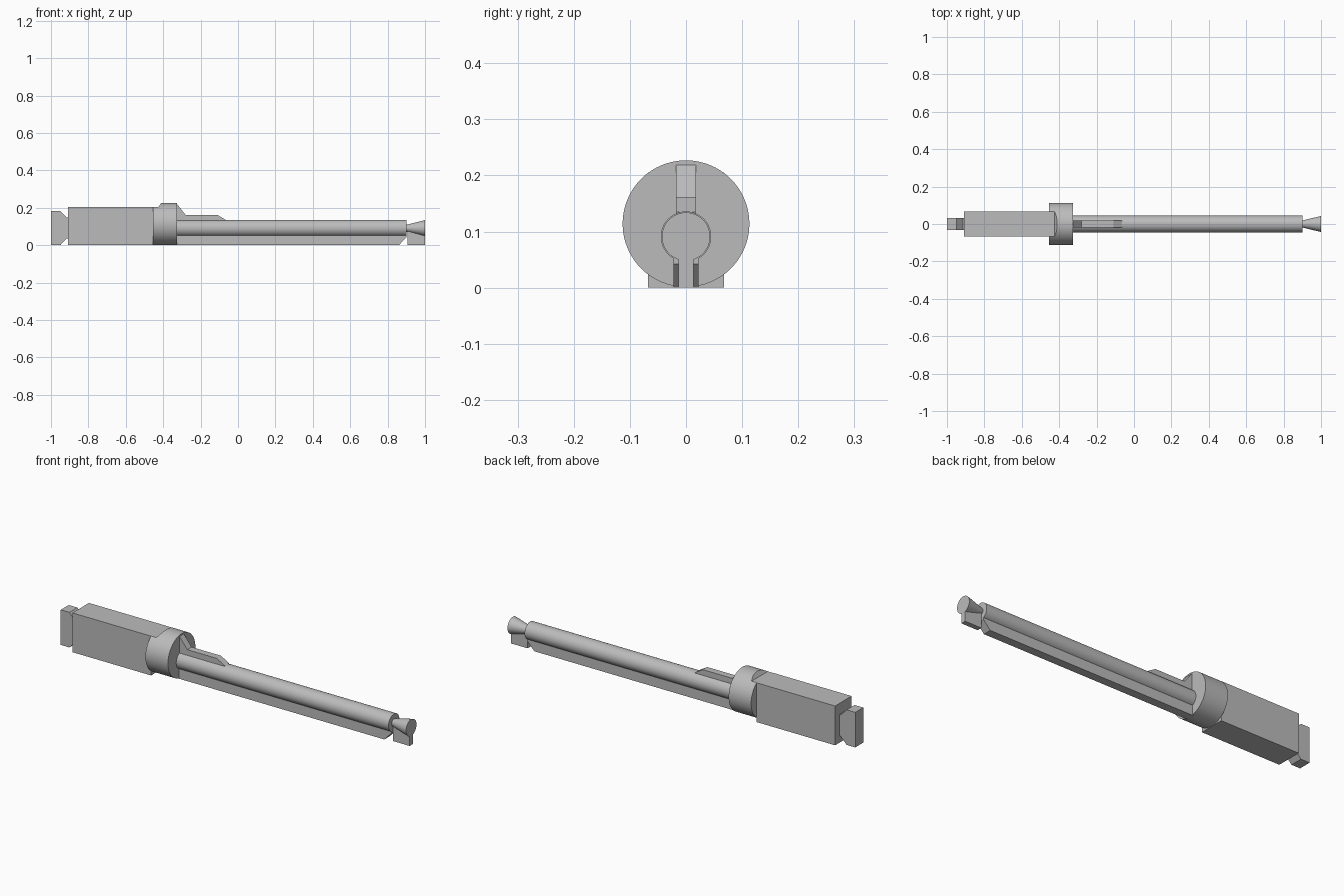
import bpy, bmesh, math
from mathutils import Matrix

cube = bpy.data.objects.get("Cube")
if cube:
    bpy.data.objects.remove(cube, do_unlink=True)

grey = bpy.data.materials.new("plain grey")
grey.use_nodes = True
colour = (0.5, 0.5, 0.5, 1)
grey.diffuse_color = colour
grey.node_tree.nodes["Principled BSDF"].inputs["Base Color"].default_value = colour


def finish(name, bm, smooth=False):
    bmesh.ops.recalc_face_normals(bm, faces=bm.faces)
    mesh = bpy.data.meshes.new(name)
    bm.to_mesh(mesh)
    bm.free()
    mesh.materials.append(grey)
    obj = bpy.data.objects.new(name, mesh)
    bpy.context.collection.objects.link(obj)
    if smooth:
        bpy.ops.object.select_all(action='DESELECT')
        obj.select_set(True)
        bpy.context.view_layer.objects.active = obj
        bpy.ops.object.shade_smooth_by_angle(angle=math.radians(30))
    return obj


def slab(name, outline, half):
    """Side profile in x and z, extruded across y."""
    bm = bmesh.new()
    face = bm.faces.new([bm.verts.new((x, -half, z)) for x, z in outline])
    new = bmesh.ops.extrude_face_region(bm, geom=[face])["geom"]
    verts = [v for v in new if isinstance(v, bmesh.types.BMVert)]
    bmesh.ops.translate(bm, verts=verts, vec=(0, 2 * half, 0))
    return finish(name, bm)


def rod(name, x1, x2, r1, r2, z):
    """Round bar or cone along x."""
    bm = bmesh.new()
    place = Matrix.Translation(((x1 + x2) / 2, 0, z)) @ Matrix.Rotation(math.pi / 2, 4, 'Y')
    bmesh.ops.create_cone(bm, cap_ends=True, segments=64, radius1=r1, radius2=r2,
                          depth=x2 - x1, matrix=place)
    return finish(name, bm, True)


# Square handle block and its hooked tail
slab("handle_block", [(-.908, 0), (-.454, 0), (-.454, .205), (-.908, .205)], .068)
slab("tail_tab", [(-1, 0), (-.95, 0), (-.915, .037), (-.9, .037), (-.9, .147),
                  (-.915, .147), (-.95, .183), (-1, .183)], .033)

# Round collar, its rear top planed level with the block
collar = rod("collar", -.455, -.325, .113, .113, .114)
cutter = slab("collar_cutter", [(-.5, .205), (-.425, .205), (-.405, .235), (-.5, .235)], .2)
cutter.hide_render = True
cutter.hide_viewport = True
cut = collar.modifiers.new("planed_top", 'BOOLEAN')
cut.operation = 'DIFFERENCE'
cut.solver = 'EXACT'
cut.object = cutter

# Shaft with flared tip
rod("shaft", -.33, .9, .045, .045, .091)
rod("flared_tip", .89, 1, .016, .043, .091)

# Fins below and key above the shaft
slab("lower_fin", [(-.33, 0), (.86, 0), (.9, .042), (.9, .07), (-.33, .07)], .022)
slab("tip_fin", [(.905, 0), (1, 0), (1, .07), (.905, .085)], .013)
slab("upper_key", [(-.33, .12), (-.065, .12), (-.065, .135), (-.11, .162),
                   (-.28, .162), (-.325, .219), (-.33, .219)], .018)
